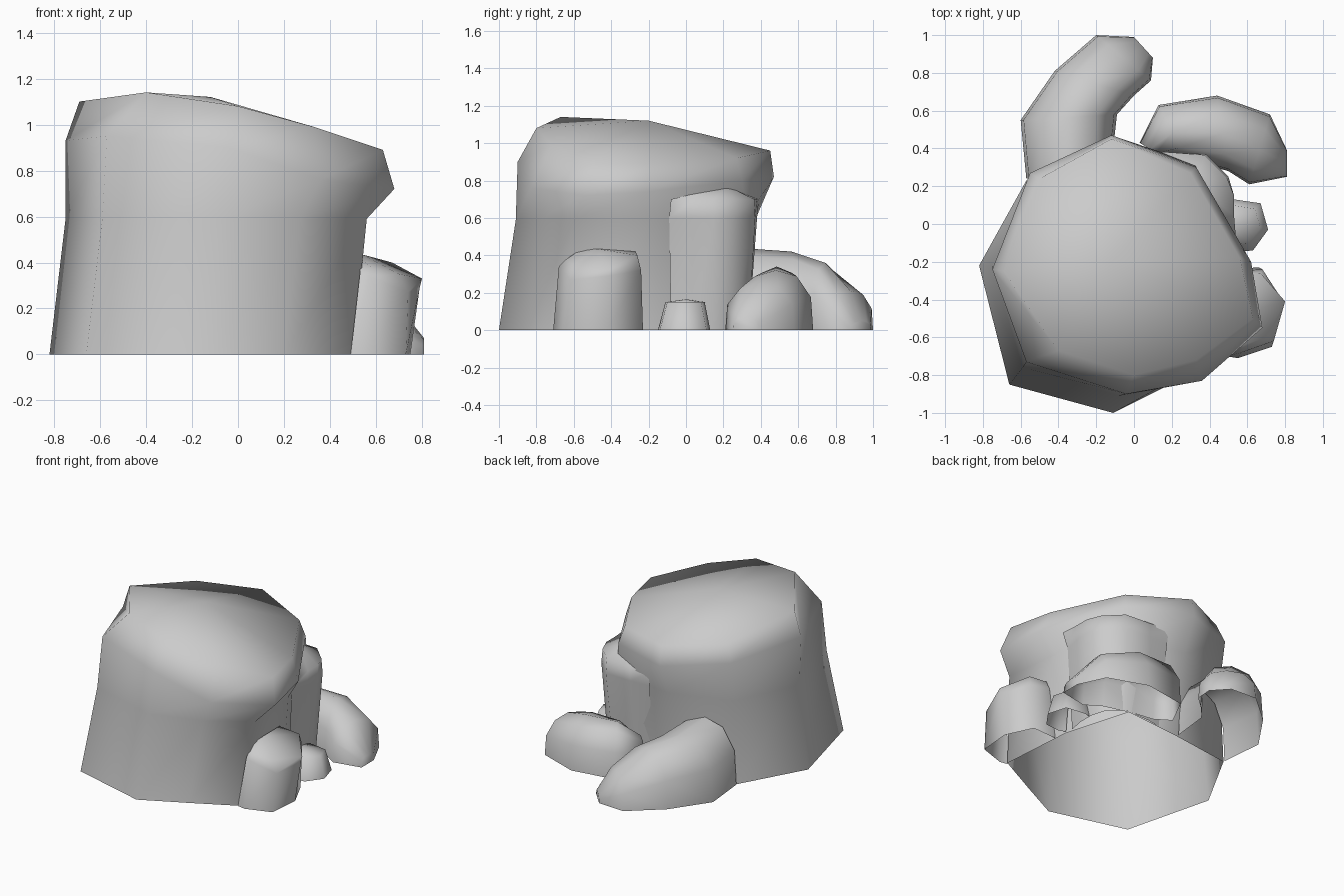
import bpy, bmesh, math

if "Cube" in bpy.data.objects:
    bpy.data.objects.remove(bpy.data.objects["Cube"])


def finish(name, bm):
    bmesh.ops.recalc_face_normals(bm, faces=bm.faces)
    me = bpy.data.meshes.new(name)
    bm.to_mesh(me)
    bm.free()
    ob = bpy.data.objects.new(name, me)
    bpy.context.collection.objects.link(ob)
    bpy.ops.object.select_all(action='DESELECT')
    ob.select_set(True)
    bpy.context.view_layer.objects.active = ob
    bpy.ops.object.shade_smooth_by_angle(angle=math.radians(88))


def boulder(name, rings, peak, closed=True):
    """Rings stacked from an open base up to a peak.
    Unclosed rings leave the side touching the large boulder open."""
    bm = bmesh.new()
    vs = [[bm.verts.new(p) for p in ring] for ring in rings]
    n = len(vs[0])
    sides = n if closed else n - 1
    for a, b in zip(vs, vs[1:]):
        for i in range(sides):
            j = (i + 1) % n
            bm.faces.new((a[i], a[j], b[j], b[i]))
    top = bm.verts.new(peak)
    for i in range(sides):
        bm.faces.new((vs[-1][i], vs[-1][(i + 1) % n], top))
    finish(name, bm)


def lying_rock(name, stations, start_cap):
    """Arched sections (left foot, right foot, height), open underneath."""
    arch = [(0, 0), (.03, .55), (.22, .9), (.5, 1), (.78, .9), (.97, .55), (1, 0)]
    bm = bmesh.new()
    rows = []
    for (lx, ly), (rx, ry), h in stations:
        rows.append([bm.verts.new((lx + (rx - lx) * t, ly + (ry - ly) * t, h * z))
                     for t, z in arch])
    for a, b in zip(rows, rows[1:]):
        for i in range(len(arch) - 1):
            bm.faces.new((a[i], a[i + 1], b[i + 1], b[i]))
    if start_cap:
        bm.faces.new(rows[0])
    bm.faces.new(rows[-1])
    finish(name, bm)


def flat(points, z):
    return [(x, y, z) for x, y in points]


# Large boulder: base, waist, overhanging bulge, sloping top edge
boulder("large_boulder", [
    flat([(-.82, -.22), (-.66, -.85), (-.11, -1), (.2, -.845), (.5, -.69),
          (.46, -.15), (.32, .33), (-.12, .29), (-.57, .23)], 0),
    flat([(-.75, -.22), (-.59, -.76), (-.08, -.91), (.27, -.79), (.56, -.6),
          (.52, -.17), (.32, .32), (-.12, .37), (-.54, .23)], .59),
    [(-.75, -.24, .93), (-.57, -.73, .95), (-.04, -.9, .9), (.36, -.83, .76),
     (.68, -.55, .72), (.62, -.2, .74), (.33, .3, .8), (-.12, .47, .82), (-.55, .27, .88)],
    [(-.69, -.25, 1.1), (-.4, -.67, 1.14), (0, -.8, 1.08), (.33, -.72, .99),
     (.63, -.5, .89), (.56, -.18, .89), (.3, .27, .92), (-.12, .45, .96), (-.5, .24, 1.0)],
], (-.12, -.2, 1.12))

# Tall stone against the back right, tucked under the overhang
boulder("tall_side_stone", [
    flat([(.46, -.08), (.48, .03), (.48, .14), (.45, .24), (.34, .335), (.15, .33), (.05, .31)], 0),
    flat([(.49, -.09), (.52, .04), (.53, .15), (.5, .25), (.38, .37), (.18, .38), (.03, .37)], .6),
    flat([(.54, -.08), (.53, .04), (.53, .15), (.49, .25), (.375, .365), (.18, .38), (.03, .39)], .7),
], (.33, .22, .77), closed=False)

# Front right rock
boulder("front_right_rock", [
    flat([(.49, -.7), (.55, -.71), (.73, -.65), (.75, -.42), (.66, -.23), (.47, -.24)], 0),
    [(.53, -.66, .35), (.57, -.68, .34), (.74, -.62, .27), (.79, -.41, .29),
     (.68, -.24, .32), (.51, -.25, .36)],
    [(.53, -.58, .42), (.58, -.64, .38), (.7, -.6, .35), (.8, -.41, .33),
     (.67, -.26, .4), (.52, -.27, .42)],
], (.54, -.48, .435), closed=False)

# Small pebble
boulder("small_pebble", [
    flat([(.47, -.13), (.52, -.15), (.63, -.14), (.71, -.03), (.67, .11), (.53, .13), (.48, .12)], 0),
    flat([(.48, -.1), (.52, -.11), (.61, -.1), (.67, -.02), (.64, .08), (.52, .1), (.48, .09)], .15),
], (.5, 0, .165), closed=False)

# Long rock at the back right, falling away towards the right
lying_rock("back_right_rock", [
    ((.14, .36), (.03, .43), .24),
    ((.28, .34), (.13, .63), .34),
    ((.5, .28), (.44, .68), .32),
    ((.61, .21), (.72, .58), .25),
    ((.81, .25), (.81, .39), .07),
], True)

# Curved rock at the back left, running out from the large boulder
lying_rock("back_left_rock", [
    ((-.57, .24), (-.12, .31), .44),
    ((-.6, .55), (-.09, .58), .42),
    ((-.42, .81), (0, .68), .36),
    ((-.2, 1.0), (.09, .76), .21),
    ((0, .99), (.1, .88), .05),
], False)
